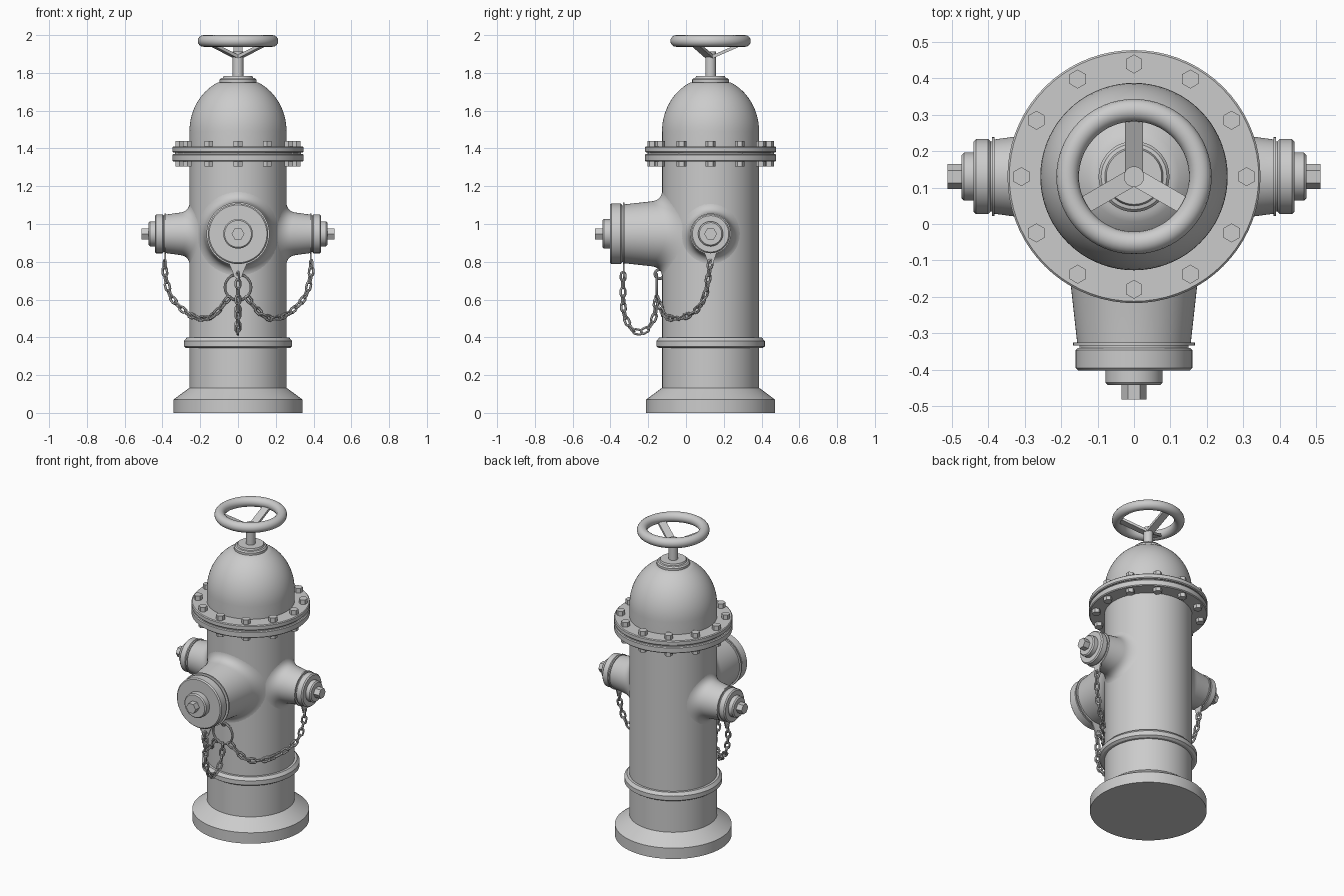
import bpy, bmesh
from math import sin, cos, pi, sqrt, radians
from mathutils import Vector as V, Matrix

if "Cube" in bpy.data.objects:
    bpy.data.objects.remove(bpy.data.objects["Cube"])

CY, R, NZ = 0.13, 0.257, 0.948      # body axis y, body radius, nozzle height
UP = V((0, 0, 1))
AXIS = Matrix.Translation((0, CY, 0))


def finish(name, bm):
    bmesh.ops.recalc_face_normals(bm, faces=bm.faces[:])
    me = bpy.data.meshes.new(name)
    bm.to_mesh(me)
    bm.free()
    me.shade_smooth()
    me.set_sharp_from_angle(angle=radians(30))
    ob = bpy.data.objects.new(name, me)
    bpy.context.collection.objects.link(ob)
    return ob


def skin(bm, rings, closed=False):
    """Join consecutive vertex rings (a ring may be a single point)."""
    pairs = list(zip(rings, rings[1:])) + ([(rings[-1], rings[0])] if closed else [])
    for a, b in pairs:
        n = max(len(a), len(b))
        for i in range(n):
            j = (i + 1) % n
            f = [a[i % len(a)], a[j % len(a)], b[j % len(b)], b[i % len(b)]]
            f = list(dict.fromkeys(f))
            if len(f) > 2:
                bm.faces.new(f)


def lathe(bm, profile, segs=72, m=AXIS):
    rings = []
    for r, z in profile:
        n = segs if r > 0 else 1
        rings.append([bm.verts.new(m @ V((r * cos(2 * pi * i / n), r * sin(2 * pi * i / n), z)))
                      for i in range(n)])
    skin(bm, rings)


def loop_tube(bm, pts, normal, r, ns=8):
    """Closed tube round a planar loop."""
    rings = []
    for i, p in enumerate(pts):
        t = (pts[(i + 1) % len(pts)] - pts[i - 1]).normalized()
        side = t.cross(normal)
        rings.append([bm.verts.new(p + r * (cos(2 * pi * k / ns) * normal + sin(2 * pi * k / ns) * side))
                      for k in range(ns)])
    skin(bm, rings, True)


def circle(c, a, b, r, n):
    return [V(c) + r * (cos(2 * pi * i / n) * a + sin(2 * pi * i / n) * b) for i in range(n)]


def lathe_part(name, profile):
    bm = bmesh.new()
    lathe(bm, profile)
    finish(name, bm)


# Barrel with flared foot and raised band
lathe_part("barrel", [(0, 0), (.342, 0), (.342, .07), (.265, .127), (R, .133), (R, .343), (.274, .343),
                      (.287, .352), (.287, .38), (.272, .398), (R, .398), (R, 1.34), (0, 1.34)])

# Pair of bolted flanges
lathe_part("flanges", [(0, 1.33), (.342, 1.33), (.347, 1.335), (.347, 1.366), (.342, 1.371), (.333, 1.371),
                       (.333, 1.379), (.342, 1.379), (.347, 1.384), (.347, 1.406), (.342, 1.411), (0, 1.411)])
bm = bmesh.new()
for k in range(12):
    a = k * pi / 6
    m = AXIS @ Matrix.Translation((.309 * cos(a), .309 * sin(a), 0)) @ Matrix.Rotation(pi / 2, 4, 'Z')
    lathe(bm, [(0, 1.305), (.026, 1.305), (.026, 1.44), (0, 1.44)], 6, m)
finish("flange_bolts", bm)

# Domed bonnet and its collar
dome = [(R * cos(a), 1.49 + .285 * sin(a)) for a in [i * 1.15 / 14 for i in range(15)]]
lathe_part("bonnet", [(0, 1.40), (R, 1.40)] + dome + [(0, 1.752)])
lathe_part("bonnet_collar", [(0, 1.74), (.097, 1.74), (.097, 1.764), (.09, 1.772), (.08, 1.774),
                             (.076, 1.784), (0, 1.784)])

# Stem, hand wheel and sloping spokes
lathe_part("valve_stem", [(0, 1.77), (.028, 1.77), (.028, 1.913), (0, 1.913)])
bm = bmesh.new()
loop_tube(bm, circle((0, CY, 1.969), V((1, 0, 0)), V((0, 1, 0)), .182, 64), UP, .031, 16)
finish("hand_wheel", bm)
bm = bmesh.new()
for k in range(3):
    a = pi / 2 + k * 2 * pi / 3
    d = V((cos(a), sin(a), 0))
    p, q = V((0, CY, 1.885)) + d * .01, V((0, CY, 1.955)) + d * .17
    t = (q - p).normalized()
    s = UP.cross(d)
    rot = Matrix((t, s, t.cross(s))).transposed().to_4x4()
    bmesh.ops.create_cube(bm, size=1, matrix=Matrix.Translation((p + q) / 2) @ rot
                          @ Matrix.Diagonal(((q - p).length, .048, .016, 1)))
finish("wheel_spokes", bm)


def nozzle(name, d, tip, r0, r1, fil, cap, tab):
    """Tapered neck filleted into the barrel, plus cap, nut and chain collar."""
    d = V(d)
    s = UP.cross(d)
    o = V((0, CY, NZ))
    m = Matrix.Translation(o) @ Matrix((s, UP, d)).transposed().to_4x4()
    n, steps = 64, 8
    bm = bmesh.new()
    rings = [[] for _ in range(steps + 2)]
    for i in range(n):
        c, z = cos(2 * pi * i / n), sin(2 * pi * i / n)

        def surf(r):
            return sqrt(R * R - (r * c) ** 2)

        def cone(h):
            return r1 + (r0 - r1) * (h - R) / (tip - R)
        h0 = surf(r1) + fil
        pts = [(cone(h0), h0), (cone(surf(r1)), surf(r1)), (r1 + fil, surf(r1 + fil) - .001)]
        prof = [(r0, tip)]
        for k in range(steps + 1):
            t = k / steps
            w = ((1 - t) ** 2, 2 * t * (1 - t), t * t)
            prof.append(tuple(sum(w[j] * pts[j][e] for j in range(3)) for e in (0, 1)))
        for ring, (r, h) in zip(rings, prof):
            ring.append(bm.verts.new(m @ V((r * c, r * z, h))))
    skin(bm, rings)
    finish(name + "_neck", bm)

    # Cap: outer plate, boss and hex nut
    c0, c1, c2, c3, rc, rb = cap
    bm = bmesh.new()
    lathe(bm, [(0, tip), (r0 - .006, tip), (r0 - .006, c0), (rc - .006, c0), (rc, c0 + .006), (rc, c1 - .007),
               (rc - .007, c1), (rb, c1), (rb, c2 - .007), (rb - .007, c2), (0, c2)], 64, m)
    lathe(bm, [(0, c2 - .005), (.034, c2 - .005), (.034, c3), (0, c3)], 6, m)
    finish(name + "_cap", bm)

    # Chain collar with a pierced tab below
    rr, hole, hw, rad = tab
    bm = bmesh.new()
    lathe(bm, [(r0 - .01, tip), (rr, tip), (rr, tip + .008), (r0 - .01, tip + .008)], 64, m)
    ang = [pi + k * pi / 8 for k in range(9)] + [pi / 4, pi / 2, 3 * pi / 4]
    out = [(rad * cos(a), hole + rad * sin(a)) for a in ang[:9]]
    top = -rr + .015
    out += [(hw, top), (0, top), (-hw, top)]
    inn = [(rad * .5 * cos(a), hole + rad * .5 * sin(a)) for a in ang]
    skin(bm, [[bm.verts.new(m @ V((x, y, h))) for x, y in pts]
              for pts, h in ((out, tip), (out, tip + .008), (inn, tip + .008), (inn, tip))], True)
    finish(name + "_chain_collar", bm)


nozzle("front_nozzle", (0, -1, 0), .455, .156, .178, .055,
       (.47, .532, .572, .611, .16, .078), (.167, -.213, .05, .024))
for side, sx in (("right", 1), ("left", -1)):
    nozzle(side + "_nozzle", (sx, 0, 0), .382, .102, .119, .05,
           (.394, .44, .473, .512, .103, .066), (.108, -.143, .035, .018))

# Hanging ring and the eye that holds it on the barrel
bm = bmesh.new()
loop_tube(bm, circle((0, -.155, .665), V((1, 0, 0)), UP, .069, 40), V((0, 1, 0)), .007)
finish("hanging_ring", bm)
bm = bmesh.new()
loop_tube(bm, circle((0, -.14, .735), V((0, 1, 0)), UP, .024, 20), V((1, 0, 0)), .008)
finish("ring_eye", bm)


def chain(name, ctrl, pitch=.04):
    P = [V(p) for p in ctrl]
    P = [2 * P[0] - P[1]] + P + [2 * P[-1] - P[-2]]
    path = []
    for a, b, c, d in zip(P, P[1:], P[2:], P[3:]):       # smooth hanging curve
        for k in range(20):
            t = k / 20
            path.append(.5 * (2 * b + (c - a) * t + (2 * a - 5 * b + 4 * c - d) * t * t
                              + (3 * b - a - 3 * c + d) * t ** 3))
    path.append(P[-2])
    total = sum((q - p).length for p, q in zip(path, path[1:]))
    count = round(total / pitch)
    bm = bmesh.new()
    run, k = 0, 0
    for p, q in zip(path, path[1:]):
        run += (q - p).length
        if k < count and run >= (k + .5) * total / count:
            t = (q - p).normalized()
            u = t.cross(V((.3, .9, .1))).normalized()
            w = t.cross(u)
            a = pi / 4 + (k % 2) * pi / 2
            b = u * cos(a) + w * sin(a)
            pts = []
            for i in range(12):                          # one oval link
                g = 2 * pi * (i + .5) / 12
                pts.append(q + t * (.013 * cos(g) + (.010 if cos(g) > 0 else -.010)) + b * .013 * sin(g))
            loop_tube(bm, pts, t.cross(b), .0065, 6)
            k += 1
    finish(name, bm)


# Three chains that meet at the hanging ring
chain("front_chain", [(0, -.333, .745), (0, -.333, .6), (0, -.325, .52), (0, -.29, .448), (0, -.245, .428),
                      (0, -.2, .45), (0, -.168, .51), (0, -.156, .6)])
for side, sx in (("right", 1), ("left", -1)):
    chain(side + "_chain", [(sx * x, y, z) for x, y, z in
                            [(.388, .13, .81), (.385, .12, .73), (.356, .1, .62), (.285, .05, .54),
                             (.212, -.035, .502), (.135, -.11, .515), (.048, -.155, .61)]])
